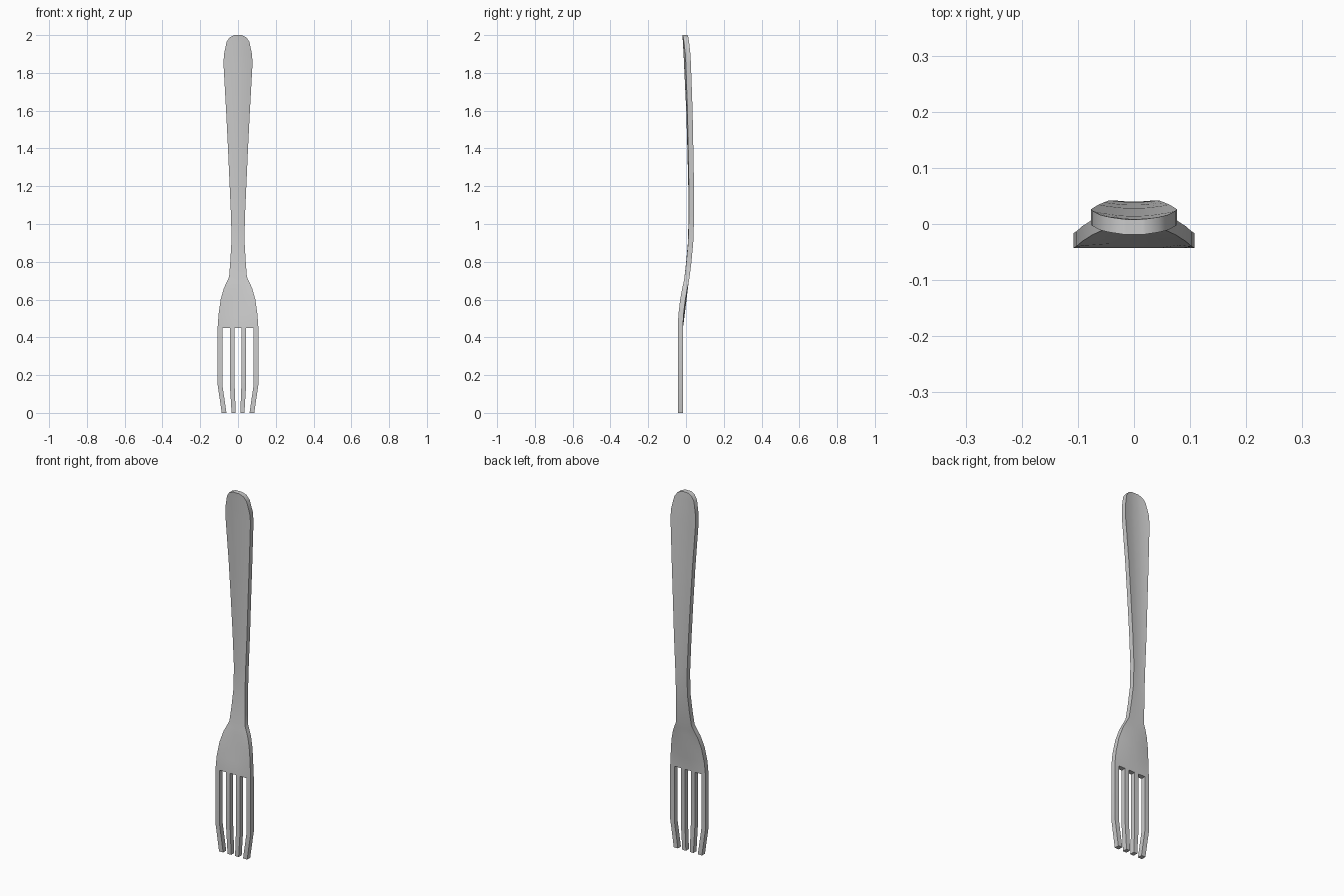
import bpy, bmesh, math
from mathutils import Vector

cube = bpy.data.objects.get("Cube")
if cube:
    bpy.data.objects.remove(cube, do_unlink=True)

steel = bpy.data.materials.new("brushed steel grey")
steel.use_nodes = True
colour = (0.6, 0.6, 0.6, 1)
steel.diffuse_color = colour
steel.node_tree.nodes["Principled BSDF"].inputs["Base Color"].default_value = colour

THICK = 0.027
# Tine edges across the head, mirrored to the other side
half = [0.018, 0.043, 0.083, 0.108]
head_x = [-x for x in reversed(half)] + half
tip_half = [0.012, 0.034, 0.061, 0.086]
tip_x = [-x for x in reversed(tip_half)] + tip_half

# Stations from the head up the handle: height, half width, front y, bow
stations = [
    (0.45, 0.108, -0.043, 0.0),
    (0.52, 0.103, -0.034, -0.6),
    (0.60, 0.092, -0.024, -0.8),
    (0.66, 0.075, -0.017, -0.5),
    (0.69, 0.061, -0.013, 0.0),
    (0.72, 0.047, -0.008, 0.0),
    (0.80, 0.041, 0.001, 0.5),
    (0.90, 0.035, 0.010, 1.0),
    (1.02, 0.036, 0.013, 1.7),
    (1.20, 0.044, 0.012, 1.7),
    (1.40, 0.053, 0.007, 1.7),
    (1.60, 0.063, 0.001, 1.7),
    (1.85, 0.077, -0.011, 1.7),
    (1.90, 0.074, -0.013, 1.7),
    (1.965, 0.060, -0.017, 1.7),
    (1.988, 0.044, -0.018, 1.7),
    (2.00, 0.020, -0.019, 1.7),
]

bm = bmesh.new()


def add_row(xs, z, y, bow=0.0):
    return [bm.verts.new((x, y + bow * x * x, z)) for x in xs]


def bridge(low, high, columns):
    for i in columns:
        bm.faces.new((low[i], low[i + 1], high[i + 1], high[i]))


# Handle and head as one strip of rows
rows = []
for z, w, y, bow in stations:
    rows.append(add_row([x * w / head_x[-1] for x in head_x], z, y, bow))
for low, high in zip(rows, rows[1:]):
    bridge(low, high, range(7))

# Four tines continue every other column
tines = range(0, 7, 2)
bend = add_row(head_x, 0.15, -0.043)
tips = add_row(tip_x, 0.0, -0.043)
bridge(bend, rows[0], tines)
bridge(tips, bend, tines)

# Thickness toward the back
back = bmesh.ops.extrude_face_region(bm, geom=bm.faces[:], use_keep_orig=True)
moved = [g for g in back["geom"] if isinstance(g, bmesh.types.BMVert)]
bmesh.ops.translate(bm, verts=moved, vec=Vector((0, THICK, 0)))
bmesh.ops.recalc_face_normals(bm, faces=bm.faces[:])

mesh = bpy.data.meshes.new("fork")
bm.to_mesh(mesh)
bm.free()
mesh.materials.append(steel)
fork = bpy.data.objects.new("fork", mesh)
bpy.context.collection.objects.link(fork)

bpy.ops.object.select_all(action="DESELECT")
fork.select_set(True)
bpy.context.view_layer.objects.active = fork
bpy.ops.object.shade_smooth_by_angle(angle=math.radians(40))
